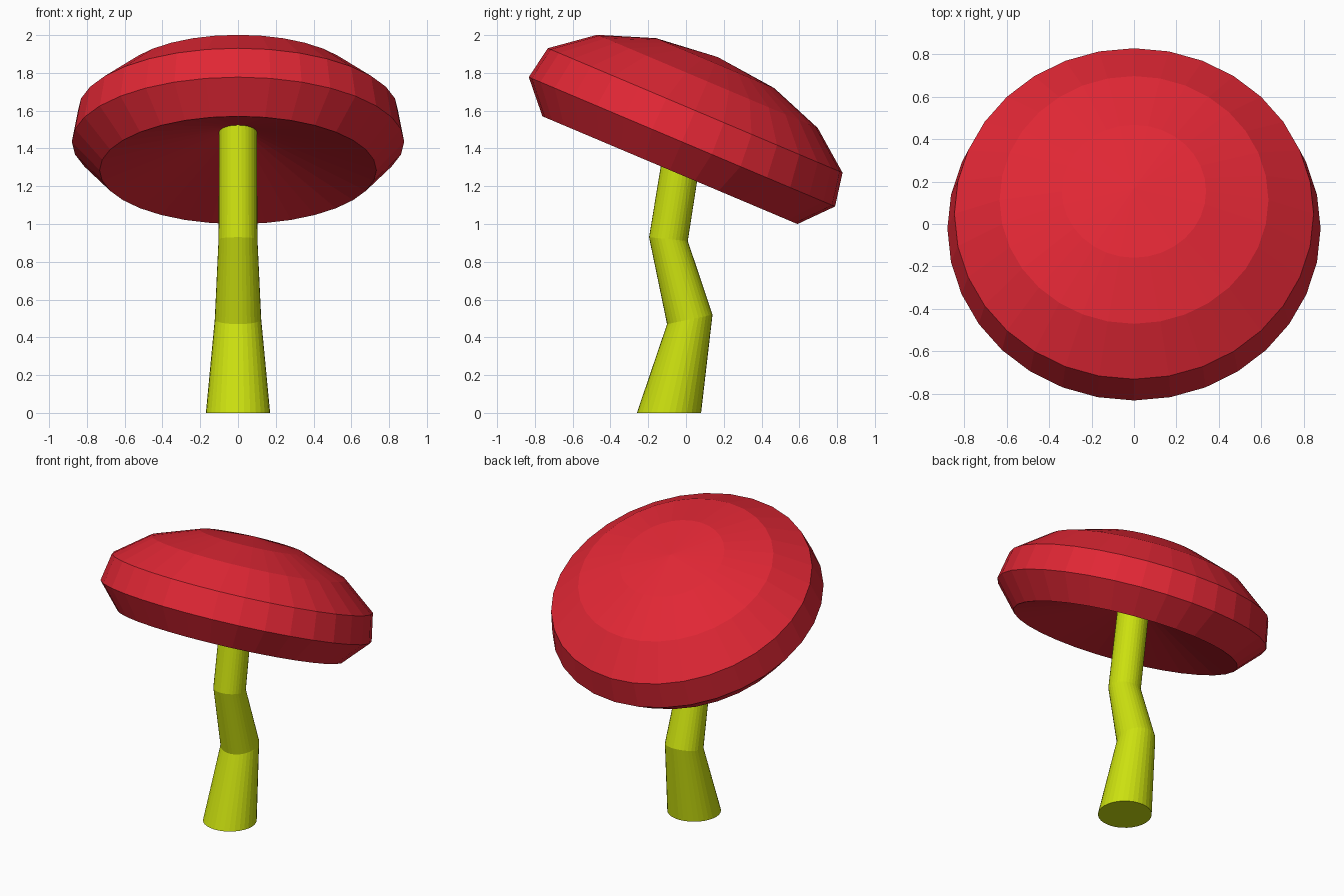
import bpy, bmesh
from math import radians, sin, cos, tau
from mathutils import Vector, Matrix

if "Cube" in bpy.data.objects:
    bpy.data.objects.remove(bpy.data.objects["Cube"])

SEG = 32


def material(name, rgb):
    m = bpy.data.materials.new(name)
    m.diffuse_color = (*rgb, 1)
    m.use_nodes = True
    m.node_tree.nodes["Principled BSDF"].inputs["Base Color"].default_value = m.diffuse_color
    return m


def ring(bm, r, matrix):
    """Circle of vertices, or a single pole vertex when r is 0."""
    if r == 0:
        return [bm.verts.new(matrix @ Vector((0, 0, 0)))]
    return [bm.verts.new(matrix @ Vector((r * cos(tau * i / SEG), r * sin(tau * i / SEG), 0)))
            for i in range(SEG)]


def bridge(bm, a, b):
    for i in range(SEG):
        j = (i + 1) % SEG
        if len(a) == 1:
            bm.faces.new((a[0], b[j], b[i]))
        elif len(b) == 1:
            bm.faces.new((a[i], a[j], b[0]))
        else:
            bm.faces.new((a[i], a[j], b[j], b[i]))


def loft(name, sections, mat):
    """Skin a list of (radius, matrix) sections; close open ends with flat caps."""
    bm = bmesh.new()
    rings = [ring(bm, r, m) for r, m in sections]
    for a, b in zip(rings, rings[1:]):
        bridge(bm, a, b)
    for end in (rings[0], rings[-1]):
        if len(end) > 1:
            bm.faces.new(end)
    bmesh.ops.recalc_face_normals(bm, faces=bm.faces)
    me = bpy.data.meshes.new(name)
    bm.to_mesh(me)
    bm.free()
    me.materials.append(mat)
    ob = bpy.data.objects.new(name, me)
    bpy.context.collection.objects.link(ob)
    return ob


# Stem: bent tube, sections as (y, z, radius, tilt)
stem_path = [(-0.09, 0, 0.17, 0), (0.02, 0.495, 0.123, 11.8),
             (-0.093, 0.92, 0.103, -5.6), (0.008, 1.55, 0.1, -9)]
loft("stem",
     [(r, Matrix.Translation((0, y, z)) @ Matrix.Rotation(radians(t), 4, 'X'))
      for y, z, r, t in stem_path],
     material("stem_green", (0.6, 0.75, 0.005)))

# Cap: tilted lathe with a hollow underside, profile as (radius, height)
cap_profile = [(0, 0.25), (0.733, 0), (0.88, 0.163), (0.847, 0.343),
               (0.634, 0.51), (0.34, 0.615), (0, 0.65)]
cap = loft("cap", [(r, Matrix.Translation((0, 0, h))) for r, h in cap_profile],
           material("cap_red", (0.75, 0.02, 0.035)))
cap.location = (0, -0.085, 1.285)
cap.rotation_euler.x = radians(-22.9)
